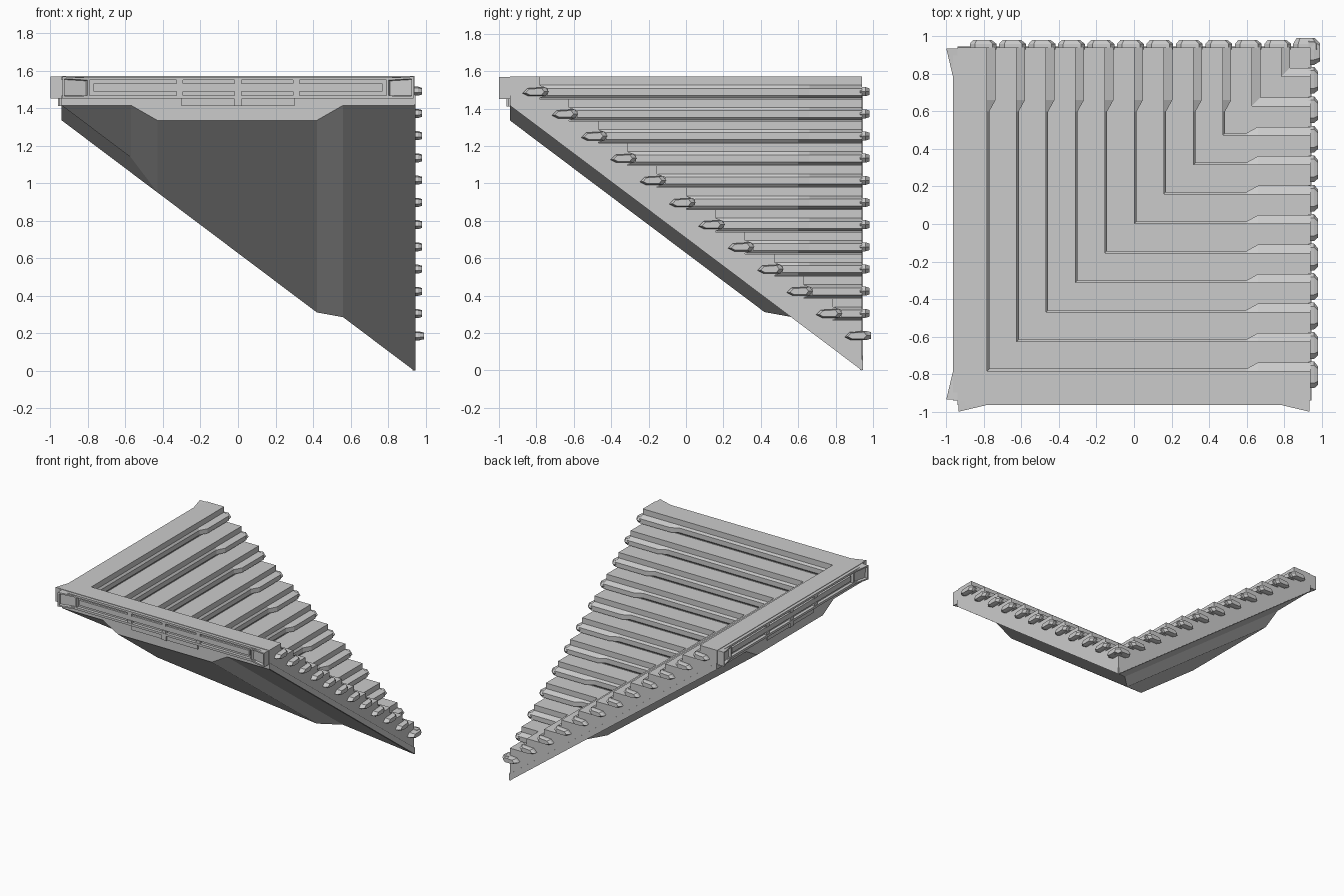
import bpy, bmesh

if "Cube" in bpy.data.objects:
    bpy.data.objects.remove(bpy.data.objects["Cube"])

E = 0.94                      # half width of the stair block
N, RUN, RISE, TOP = 12, 0.157, 0.1185, 1.57


def swap(p):                  # mirror across the diagonal x = y
    return (p[1], p[0], p[2])


def base(m):                  # sloping underside height
    return 1.415 * (E - m) / (2 * E)


def finish(bm, name):
    bmesh.ops.remove_doubles(bm, verts=bm.verts[:], dist=1e-4)
    bmesh.ops.dissolve_degenerate(bm, edges=bm.edges[:], dist=1e-5)
    bmesh.ops.recalc_face_normals(bm, faces=bm.faces[:])
    me = bpy.data.meshes.new(name)
    bm.to_mesh(me)
    bm.free()
    ob = bpy.data.objects.new(name, me)
    bpy.context.collection.objects.link(ob)
    return ob


def face(bm, pts):
    clean = [p for i, p in enumerate(pts) if p != pts[i - 1]]
    if len(clean) > 2:
        return bm.faces.new([bm.verts.new(p) for p in clean])


def both(bm, pts):            # a face and its diagonal mirror
    face(bm, pts)
    face(bm, [swap(p) for p in pts])


def loft(bm, a, b, mirror=True):
    """Closed solid between two matching outlines; returns the b cap."""
    cap = None
    for f in ((lambda p: p), swap) if mirror else ((lambda p: p),):
        va = [bm.verts.new(f(p)) for p in a]
        vb = [bm.verts.new(f(p)) for p in b]
        bm.faces.new(va)
        cap = bm.faces.new(vb)
        for i in range(len(a)):
            bm.faces.new((va[i - 1], va[i], vb[i], vb[i - 1]))
    return cap


def box(bm, x0, x1, y0, y1, z0, z1):
    a = [(x0, y0, z0), (x1, y0, z0), (x1, y0, z1), (x0, y0, z1)]
    loft(bm, a, [(x, y1, z) for x, _, z in a])


riser = [-E + RUN * (k + 1) for k in range(N)]
riser[-1] = E

# Stair body: mitred corner flight, with a shallow beam under each arm
bm = bmesh.new()
steps = [(-E, TOP)]
for k, c in enumerate(riser):
    steps += [(c, TOP - RISE * k), (c, TOP - RISE * (k + 1) if k < N - 1 else 0)]
for (m0, z0), (m1, z1) in zip(steps, steps[1:]):
    both(bm, [(m0, m0, z0), (E, m0, z0), (E, m1, z1), (m1, m1, z1)])
both(bm, [(E, m, z) for m, z in steps] + [(E, -E, base(-E))])
beam = [(-E, 0), (-0.57, 0), (-0.43, 0.08), (0.42, 0.08), (0.56, 0), (E, 0)]
for (t0, d0), (t1, d1) in zip(beam, beam[1:]):
    both(bm, [(t0, -E, base(-E) - d0), (t1, -E, base(-E) - d1),
              (t1, t1, base(t1) - d1), (t0, t0, base(t0) - d0)])
both(bm, [(E, -E, TOP), (-E, -E, TOP)] + [(t, -E, base(-E) - d) for t, d in beam])
finish(bm, "stair_body")

# Nosing bars on the risers, deeper near the open ends
bm = bmesh.new()
for k, c in enumerate(riser[:-1]):
    z = TOP - RISE * k - 0.08
    small, big = 0.012, 0.045
    o = big if c > 0.5 else small
    arm = [(c, c + o, o)]
    if c < 0.5:
        arm += [(0.60, 0.60, small), (0.66, 0.66, big)]
    arm.append((E, E, big))

    def ring(t_in, t_out, off):
        return [(t_in, c, z + 0.035), (t_out, c + off, z + 0.018),
                (t_out, c + off, z - 0.02), (t_in, c, z - 0.034)]
    rings = [ring(*s) for s in arm]
    for a, b in zip(rings, rings[1:]):
        for i in range(4):
            both(bm, [a[i - 1], a[i], b[i], b[i - 1]])
    both(bm, rings[-1])
finish(bm, "step_nosings")

# Tapered caps sticking out at both ends of every step
bm = bmesh.new()
hexa = [(-0.092, -0.008), (-0.065, 0.018), (0.03, 0.024),
        (0.05, 0.0), (0.03, -0.024), (-0.06, -0.024)]
for k, c in enumerate(riser):
    z = TOP - RISE * k - 0.08
    out = 0.99 if k == N - 1 else 0.98
    loft(bm, [(E - 0.01, c + m, z + h) for m, h in hexa],
         [(0.96, c + m, z + h) for m, h in hexa])
    loft(bm, [(0.96, c + m, z + h) for m, h in hexa],
         [(out, c - 0.01 + m * 0.7, z + h * 0.75) for m, h in hexa])
finish(bm, "step_end_caps")

# Thin stringer trim along the open sides
bm = bmesh.new()
trim = [(-E, 0.003), (E, 0.003), (E, 0.055), (-E, 0.055)]
loft(bm, [(E - 0.01, m, base(m) + h) for m, h in trim],
     [(E + 0.006, m, base(m) + h) for m, h in trim])
finish(bm, "stringer_trim")

# Outer rails on the two high sides: strips, centre bar and clips
bm = bmesh.new()
box(bm, -E, 0.93, -0.965, -0.93, 1.55, 1.566)
box(bm, -E, 0.93, -0.965, -0.93, 1.45, 1.468)
box(bm, -0.77, 0.77, -0.956, -0.93, 1.488, 1.53)
for x in (-0.31, 0, 0.31):
    box(bm, x - 0.018, x + 0.018, -0.962, -0.93, 1.468, 1.49)
    box(bm, x - 0.018, x + 0.018, -0.962, -0.93, 1.528, 1.55)
for x0, x1 in ((-0.3, -0.02), (-0.02, 0.02), (0.02, 0.3)):
    y = -0.96 if x1 - x0 < 0.1 else -0.95
    box(bm, x0, x1, y, -0.93, 1.41, 1.45)
finish(bm, "outer_rails")

# Flared rail ends with a recessed pocket
bm = bmesh.new()
for s in (-1, 1):
    for f in ((lambda p: p), swap):
        xe, xi, y = s * 0.935, s * 0.79, -0.99
        a = [(xe, -0.93, 1.452), (xi, -0.93, 1.452), (xi, -0.93, 1.56), (xe, -0.93, 1.568)]
        b = [(xe, y - 0.01, 1.452), (xi, -0.966, 1.452), (xi, -0.966, 1.56), (xe, y - 0.01, 1.568)]
        cap = loft(bm, [f(p) for p in a], [f(p) for p in b], False)
        bmesh.ops.recalc_face_normals(bm, faces=bm.faces[:])
        bmesh.ops.inset_region(bm, faces=[cap], thickness=0.016, depth=0)
        bmesh.ops.inset_region(bm, faces=[cap], thickness=0.006, depth=-0.018)
finish(bm, "rail_ends")
